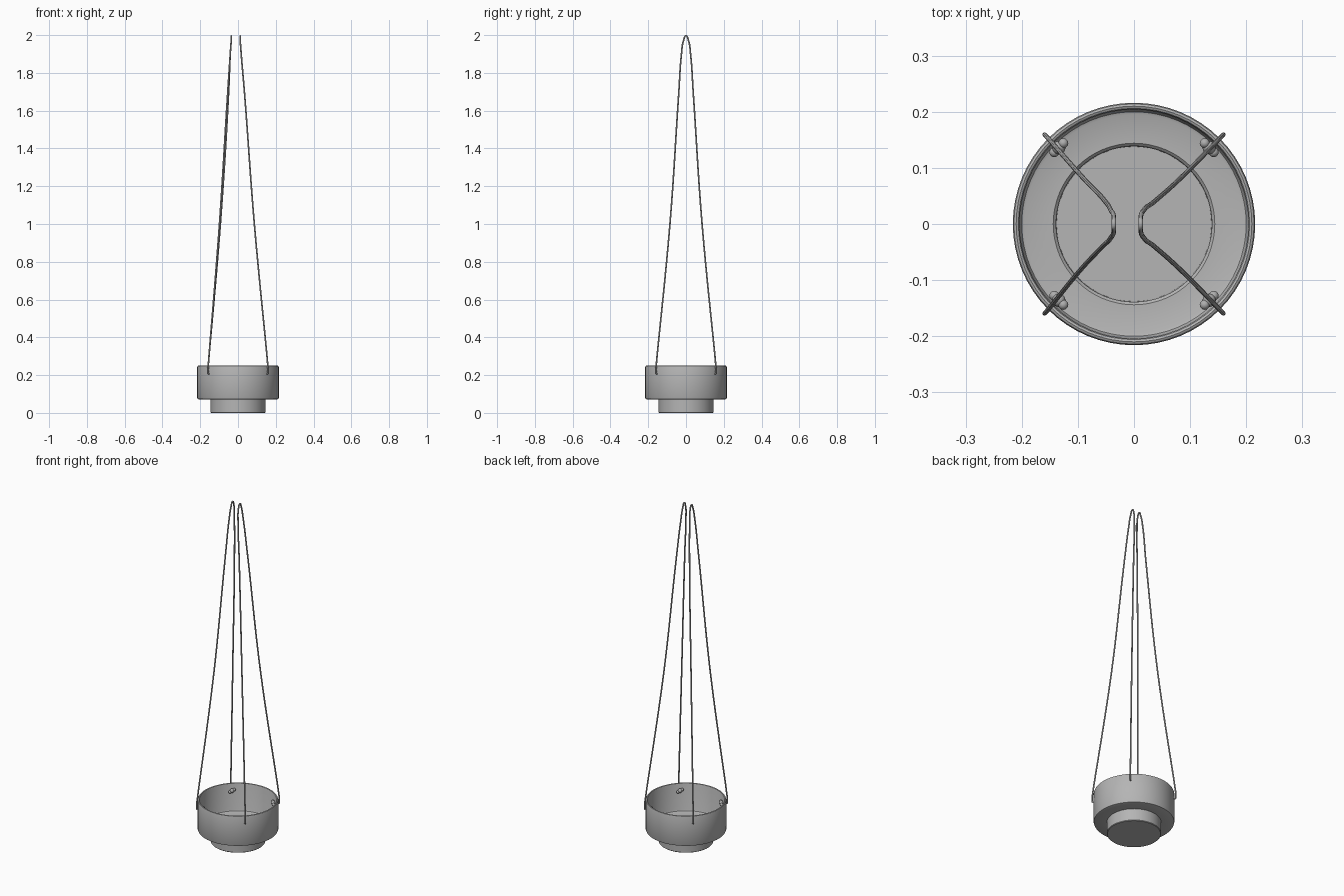
import bpy, bmesh, math
from mathutils import Vector

if "Cube" in bpy.data.objects:
    bpy.data.objects.remove(bpy.data.objects["Cube"])


def material(name, value):
    m = bpy.data.materials.new(name)
    m.diffuse_color = (value, value, value, 1)
    m.use_nodes = True
    m.node_tree.nodes["Principled BSDF"].inputs["Base Color"].default_value = m.diffuse_color
    return m


CERAMIC = material("grey ceramic", 0.46)
CORD = material("grey cord", 0.42)


def lathe(name, profile, mat, sides=64):
    """Spin a closed (radius, height) profile that starts and ends on the axis."""
    bm = bmesh.new()
    rings = []
    for r, z in profile:
        if r == 0:
            rings.append([bm.verts.new((0, 0, z))] * sides)
        else:
            rings.append([bm.verts.new((r * math.cos(2 * math.pi * i / sides),
                                        r * math.sin(2 * math.pi * i / sides), z))
                          for i in range(sides)])
    for a, b in zip(rings, rings[1:]):
        for i in range(sides):
            j = (i + 1) % sides
            bm.faces.new(dict.fromkeys((a[i], a[j], b[j], b[i])))
    bmesh.ops.recalc_face_normals(bm, faces=bm.faces)
    finish(name, bm, mat)


def finish(name, bm, mat):
    mesh = bpy.data.meshes.new(name)
    bm.to_mesh(mesh)
    bm.free()
    mesh.materials.append(mat)
    ob = bpy.data.objects.new(name, mesh)
    bpy.context.collection.objects.link(ob)
    bpy.ops.object.select_all(action='DESELECT')
    bpy.context.view_layer.objects.active = ob
    ob.select_set(True)
    bpy.ops.object.shade_smooth_by_angle(angle=math.radians(40))


def tube(name, points, radius, mat):
    """Round cord through the points."""
    cu = bpy.data.curves.new(name, 'CURVE')
    cu.dimensions = '3D'
    cu.bevel_depth = radius
    cu.bevel_resolution = 2
    cu.resolution_u = 8
    cu.use_fill_caps = True
    sp = cu.splines.new('BEZIER')
    sp.bezier_points.add(len(points) - 1)
    for bp, p in zip(sp.bezier_points, points):
        bp.co = p
        bp.handle_left_type = bp.handle_right_type = 'AUTO'
    cu.materials.append(mat)
    ob = bpy.data.objects.new(name, cu)
    bpy.context.collection.objects.link(ob)


# Stepped bowl: narrow foot, wide drum, rounded rim, hollow inside
lathe("pot", [
    (0, 0), (0.142, 0), (0.145, 0.003), (0.145, 0.072),
    (0.209, 0.072), (0.214, 0.074), (0.216, 0.079),
    (0.216, 0.243), (0.214, 0.248), (0.210, 0.25), (0.206, 0.248), (0.204, 0.243),
    (0.203, 0.094), (0.2, 0.088), (0.195, 0.086),
    (0.144, 0.085), (0.139, 0.08), (0.138, 0.012), (0, 0.012)], CERAMIC)

# Two hanging cords, each looping over the top and down to two holes in the drum
for side, label, apex in ((-1, "left", -0.036), (1, "right", 0.012)):
    def half(end):
        # the left cord's back half hangs slightly closer to the middle
        slack = 0.04 if side < 0 and end > 0 else 0
        return [(side * 0.138, end * 0.138, 0.212), (side * 0.15, end * 0.15, 0.208),
                (side * 0.157, end * 0.157, 0.208), (side * 0.159, end * 0.159, 0.222),
                (side * 0.156, end * 0.156, 0.27),
                (apex + (side * 0.158 - apex) * (0.51 - slack), end * 0.085, 1.0),
                (apex + (side * 0.158 - apex) * (0.15 - slack), end * 0.038, 1.7),
                (apex + side * 0.005, end * 0.024, 1.9),
                (apex, end * 0.012, 1.975)]
    path = half(1) + [(apex, 0, 1.996)] + half(-1)[::-1]
    tube(label + "_cord", path, 0.0042, CORD)

    # Knots holding the cord ends inside the drum
    for end in (-1, 1):
        bm = bmesh.new()
        for dx, dy, dz, r in ((0, 0, 0, 0.012), (0.008, -0.008, -0.006, 0.009),
                              (-0.008, 0.008, 0.005, 0.009)):
            geom = bmesh.ops.create_uvsphere(bm, u_segments=12, v_segments=8, radius=r)
            bmesh.ops.translate(bm, verts=geom['verts'],
                                vec=Vector((side * (0.134 + dx), end * (0.136 + dy), 0.212 + dz)))
        finish(label + ("_front" if end < 0 else "_back") + "_knot", bm, CORD)
